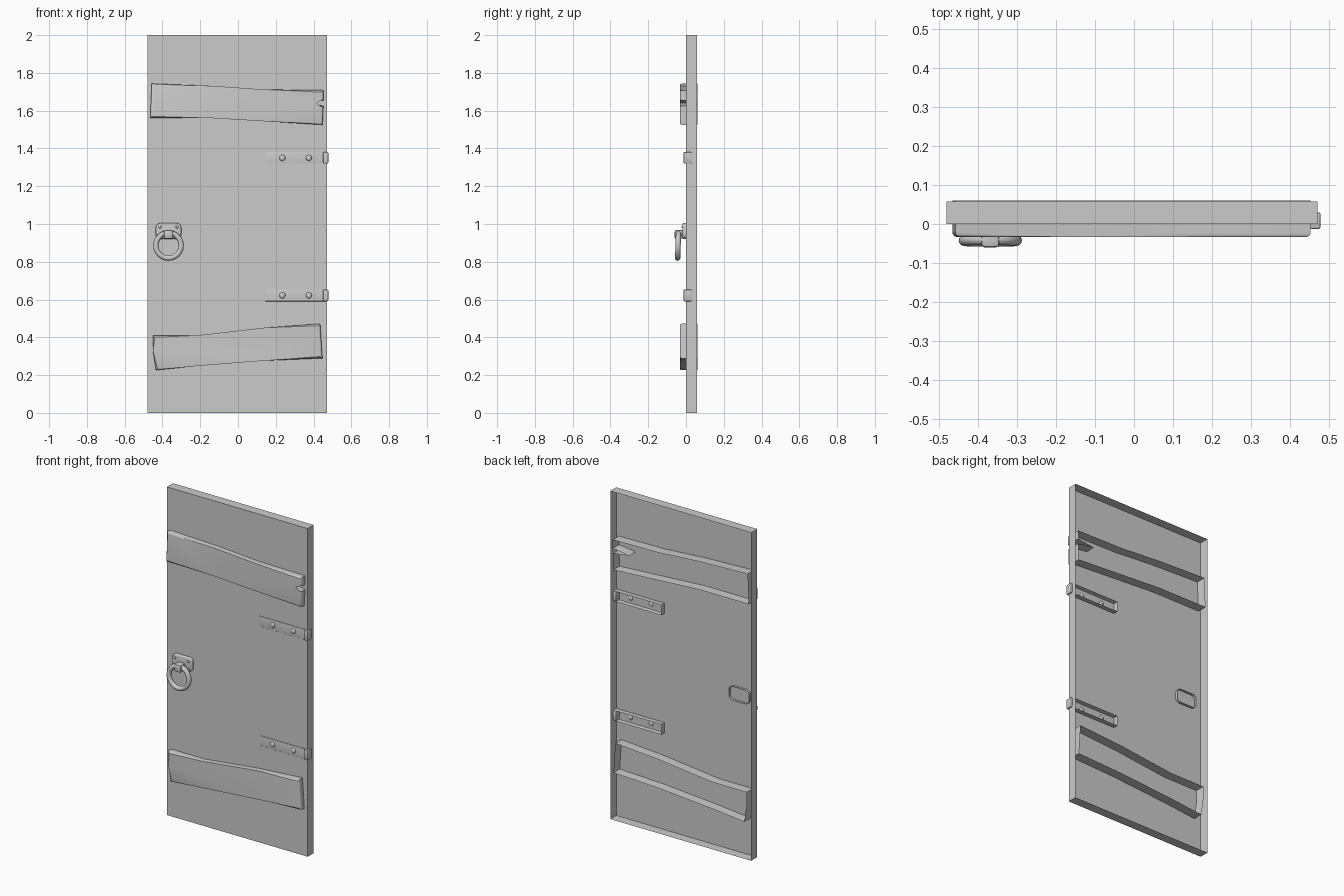
import bpy, bmesh, math
from mathutils import Matrix, Vector

if "Cube" in bpy.data.objects:
    bpy.data.objects.remove(bpy.data.objects["Cube"])

grey = bpy.data.materials.new("plain grey")
grey.use_nodes = True
grey.diffuse_color = (0.6, 0.6, 0.6, 1)
grey.node_tree.nodes["Principled BSDF"].inputs["Base Color"].default_value = (0.6, 0.6, 0.6, 1)


def finish(name, bm, angle=35):
    mesh = bpy.data.meshes.new(name)
    bm.to_mesh(mesh)
    bm.free()
    mesh.materials.append(grey)
    obj = bpy.data.objects.new(name, mesh)
    bpy.context.collection.objects.link(obj)
    bpy.ops.object.select_all(action='DESELECT')
    obj.select_set(True)
    bpy.context.view_layer.objects.active = obj
    bpy.ops.object.shade_smooth_by_angle(angle=math.radians(angle))
    return obj


def shell(name, outline, front, back, bevel=0.0):
    """Front face with walls running back, open behind. Outline is (x, z), anticlockwise."""
    bm = bmesh.new()
    rim = [bm.verts.new((x, back, z)) for x, z in outline]
    face = [bm.verts.new((x, front, z)) for x, z in outline]
    cap = bm.faces.new(face)
    n = len(outline)
    for i in range(n):
        j = (i + 1) % n
        bm.faces.new((rim[i], rim[j], face[j], face[i]))
    if bevel:
        bmesh.ops.bevel(bm, geom=list(cap.edges), offset=bevel, segments=3,
                        profile=0.5, affect='EDGES', clamp_overlap=True)
    return finish(name, bm)


def rounded_box(name, lo, hi, bevel):
    lo, hi = Vector(lo), Vector(hi)
    bm = bmesh.new()
    size = hi - lo
    bmesh.ops.create_cube(bm, size=1, matrix=Matrix.Translation((lo + hi) / 2) @ Matrix.Diagonal((*size, 1)))
    bmesh.ops.bevel(bm, geom=bm.edges[:], offset=bevel, segments=2, profile=0.5, affect='EDGES')
    return finish(name, bm)


def stud(name, x, y, z, radius, height):
    bm = bmesh.new()
    squash = Matrix.Translation((x, y, z)) @ Matrix.Diagonal((radius, height, radius, 1))
    bmesh.ops.create_uvsphere(bm, u_segments=12, v_segments=8, radius=1, matrix=squash)
    return finish(name, bm, 60)


# Door panel, hollow behind
shell("door_panel", [(-0.48, 0), (0.47, 0), (0.47, 2), (-0.48, 2)], 0, 0.058)

# Cross planks, the upper one split at its end
shell("upper_plank", [(-0.465, 1.56), (-0.13, 1.56), (0.15, 1.543), (0.448, 1.525), (0.452, 1.625),
                      (0.34, 1.641), (0.452, 1.655), (0.452, 1.708), (0.14, 1.712), (-0.13, 1.731),
                      (-0.457, 1.743)], -0.033, 0.06, 0.01)
shell("lower_plank", [(-0.435, 0.226), (-0.22, 0.248), (0.15, 0.277), (0.447, 0.289), (0.435, 0.472),
                      (0.14, 0.451), (-0.22, 0.41), (-0.45, 0.41), (-0.45, 0.33)], -0.033, 0.06, 0.01)

# Hinges: strap hollow behind, knuckle on the door edge, studs
for label, z in (("upper", 1.35), ("lower", 0.622)):
    shell(label + "_hinge_strap", [(0.145, z - 0.031), (0.46, z - 0.031), (0.46, z + 0.031),
                                   (0.145, z + 0.031)], -0.003, 0.03, 0.002)
    rounded_box(label + "_hinge_knuckle", (0.45, -0.013, z - 0.031), (0.478, 0.03, z + 0.031), 0.006)
    for i, x in enumerate((0.235, 0.375)):
        stud(f"{label}_hinge_stud_{i}", x, -0.003, z, 0.016, 0.008)

# Handle plate with rounded corners
cx, cz, w, h, r = -0.368, 0.963, 0.068, 0.042, 0.025
corners = []
for sx, sz, start in ((1, -1, 270), (1, 1, 0), (-1, 1, 90), (-1, -1, 180)):
    for step in range(5):
        a = math.radians(start + step * 22.5)
        corners.append((cx + sx * (w - r) + r * math.cos(a), cz + sz * (h - r) + r * math.sin(a)))
shell("handle_plate", corners, -0.018, 0.015, 0.006)
for i in range(4):
    stud(f"plate_stud_{i}", cx + (0.046 if i % 2 else -0.046), -0.018,
         cz + (0.022 if i < 2 else -0.022), 0.008, 0.005)

# Pull ring and its holder
bpy.ops.mesh.primitive_torus_add(major_segments=32, minor_segments=12, major_radius=0.067,
                                 minor_radius=0.014, location=(cx, -0.042, 0.886),
                                 rotation=(math.radians(88), 0, 0))
ring = bpy.context.object
ring.name = "pull_ring"
ring.data.materials.append(grey)
bpy.ops.object.shade_smooth_by_angle(angle=math.radians(60))
rounded_box("ring_holder", (cx - 0.023, -0.06, 0.922), (cx + 0.023, -0.012, 0.968), 0.008)
